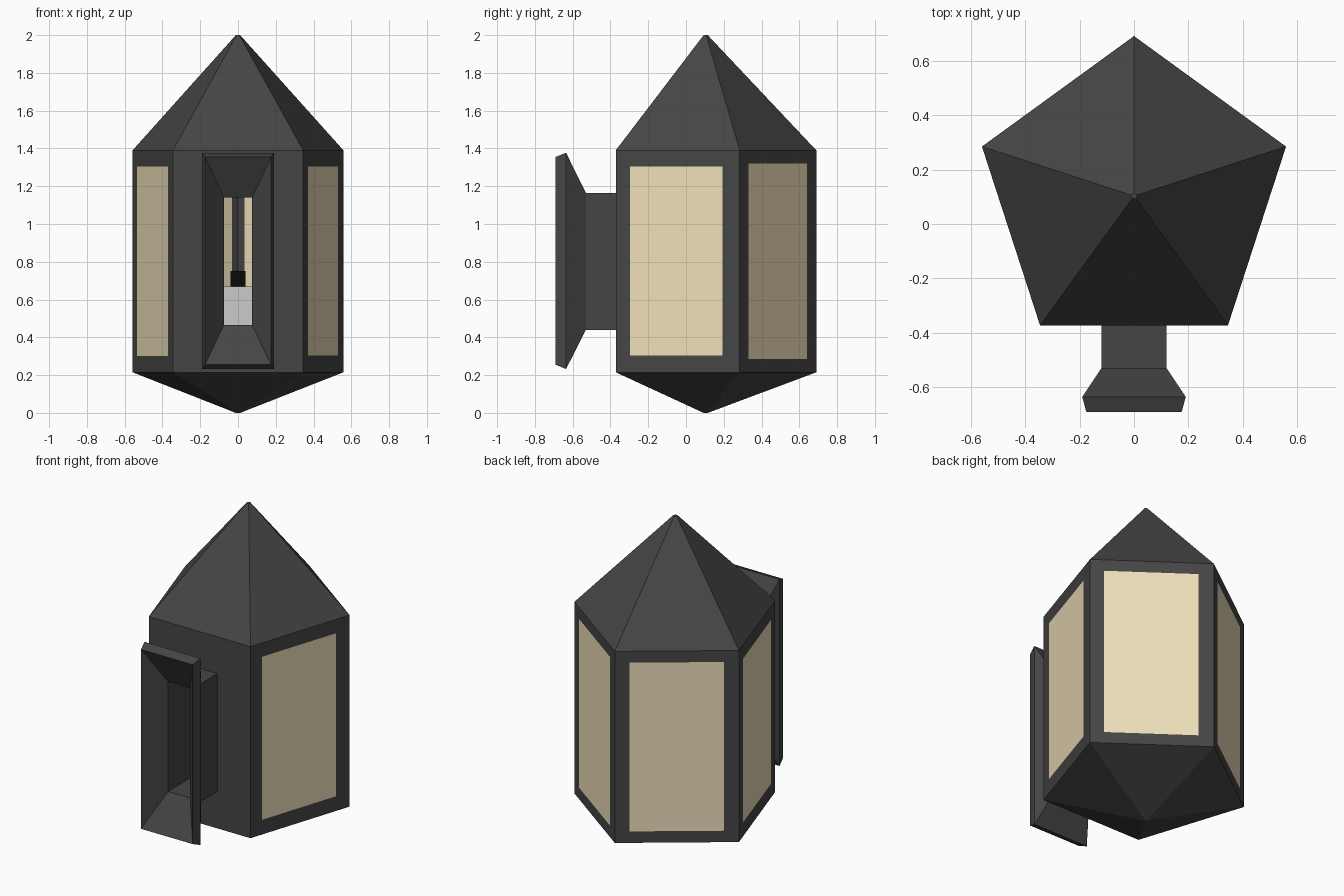
import bpy, math
from mathutils import Vector

if "Cube" in bpy.data.objects:
    bpy.data.objects.remove(bpy.data.objects["Cube"])

CY, R, Z0, Z1, T = 0.103, 0.587, 0.215, 1.39, 0.06


def material(name, rgb):
    m = bpy.data.materials.new(name)
    m.diffuse_color = (*rgb, 1)
    m.use_nodes = True
    m.node_tree.nodes["Principled BSDF"].inputs["Base Color"].default_value = m.diffuse_color
    return m


DARK = material("dark_metal", (0.06, 0.06, 0.06))
GLOW = material("warm_glass", (0.86, 0.74, 0.49))
BLACK = material("black", (0.003, 0.003, 0.003))


def make(name, verts, faces, mat=None, thick=0):
    me = bpy.data.meshes.new(name)
    me.from_pydata([tuple(v) for v in verts], [], faces)
    me.update()
    ob = bpy.data.objects.new(name, me)
    bpy.context.collection.objects.link(ob)
    if mat:
        me.materials.append(mat)
    if thick:
        s = ob.modifiers.new("thickness", 'SOLIDIFY')
        s.thickness, s.offset, s.use_even_offset = thick, -1, True
    return ob


def ring(r, z, n=5, turn=90):
    return [Vector((r * math.cos(math.radians(turn + 360 * k / n)),
                    CY + r * math.sin(math.radians(turn + 360 * k / n)), z)) for k in range(n)]


def frustum(name, r0, z0, r1, z1, mat=None, n=5, turn=90):
    faces = [(k, (k + 1) % n, n + (k + 1) % n, n + k) for k in range(n)]
    faces += [tuple(reversed(range(n))), tuple(range(n, 2 * n))]
    return make(name, ring(r0, z0, n, turn) + ring(r1, z1, n, turn), faces, mat)


# Five walls, each with one opening: start, end (fraction of wall), bottom, top
openings = [(0.12, 0.88, 0.285, 1.32), (0.116, 0.884, 0.30, 1.305),
            (0.391, 0.609, 0.465, 1.14),
            (0.115, 0.863, 0.305, 1.305), (0.113, 0.875, 0.285, 1.32)]
lo, hi = ring(R, Z0), ring(R, Z1)
verts, faces = lo + hi, []
for k, (a, b, z0, z1) in enumerate(openings):
    j = (k + 1) % 5
    outer = [k, j, 5 + j, 5 + k]
    hole = []
    for t, z in ((a, z0), (b, z0), (b, z1), (a, z1)):
        p = lo[k].lerp(lo[j], t)
        p.z = z
        hole.append(p)
    base = len(verts)
    verts += hole
    for i in range(4):
        n = (i + 1) % 4
        faces.append((outer[i], outer[n], base + n, base + i))
    # Glass pane filling every opening but the front one
    if k != 2:
        make(f"glass_pane_{k}", hole, [(0, 1, 2, 3)], GLOW, T)
make("lantern_walls", verts, faces, DARK, T)

# Pointed roof and base
frustum("roof", R, Z1, 0.012, 2.0, DARK)
frustum("base", 0.012, 0.0, R, Z0, DARK)

# Light block and burner inside
frustum("inner_block", 0.15, Z0, 0.15, 0.67)
frustum("burner", 0.0566, 0.67, 0.0566, 0.75, BLACK, 4, 45)

# Flared rectangular front duct: y, half width, bottom, top
profile = [(-0.37, 0.12, 0.44, 1.165), (-0.53, 0.12, 0.44, 1.165),
           (-0.635, 0.19, 0.232, 1.377), (-0.69, 0.175, 0.255, 1.355),
           (-0.57, 0.075, 0.465, 1.14), (-0.37, 0.075, 0.465, 1.14)]
verts, faces = [], []
for y, w, z0, z1 in profile:
    verts += [(-w, y, z0), (w, y, z0), (w, y, z1), (-w, y, z1)]
n = len(profile)
for s in range(n):
    for i in range(4):
        a, b, j = s * 4, (s + 1) % n * 4, (i + 1) % 4
        faces.append((a + i, b + i, b + j, a + j))
make("front_duct", verts, faces, DARK)
